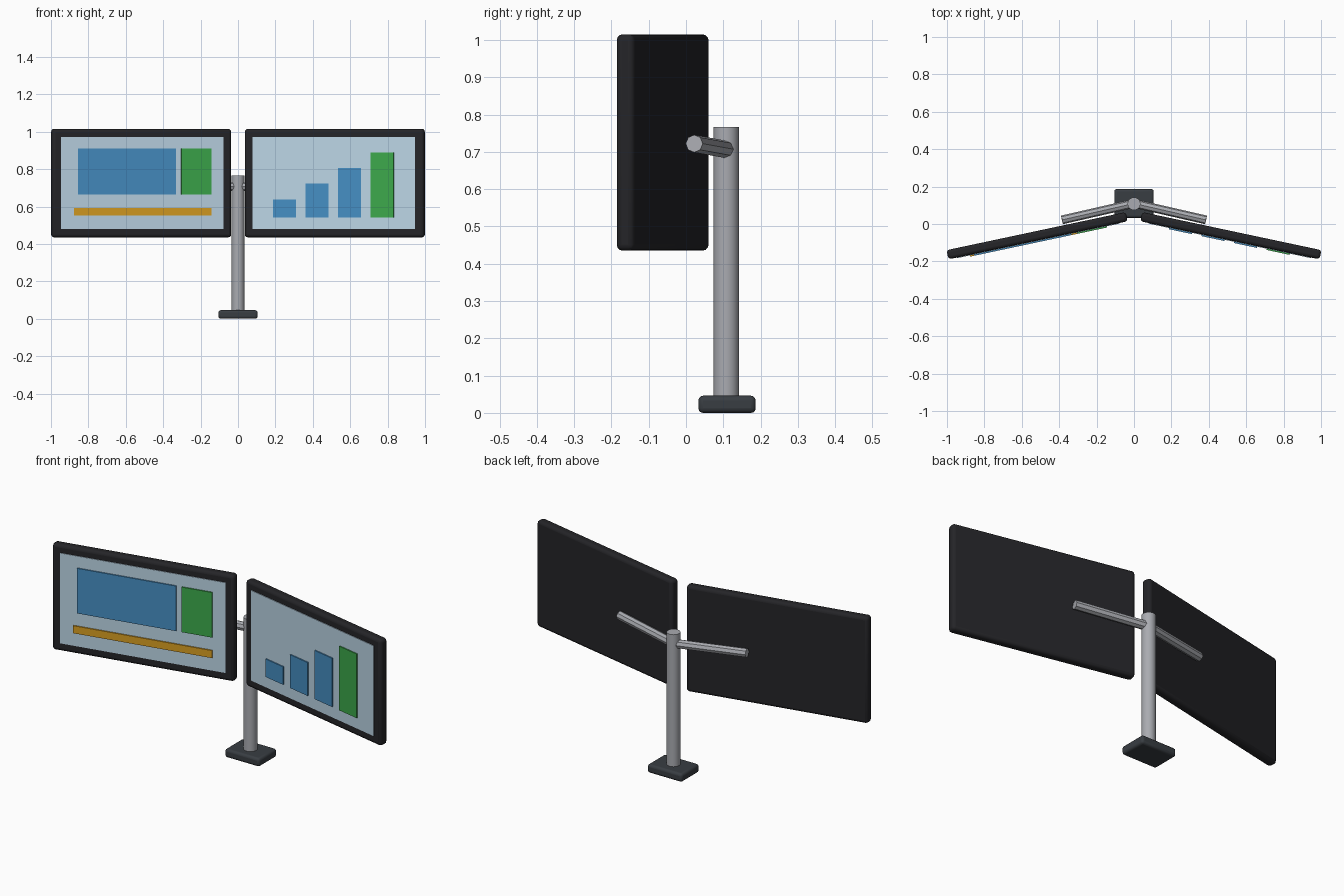
import bpy
from math import radians
from mathutils import Matrix, Vector

if "Cube" in bpy.data.objects:
    bpy.data.objects.remove(bpy.data.objects["Cube"])


def material(name, r, g, b):
    m = bpy.data.materials.new(name)
    m.diffuse_color = (r, g, b, 1)
    m.use_nodes = True
    m.node_tree.nodes["Principled BSDF"].inputs["Base Color"].default_value = m.diffuse_color
    return m


BLACK = material("black_plastic", 0.018, 0.018, 0.021)
DARK = material("dark_metal", 0.04, 0.047, 0.055)
METAL = material("metal", 0.40, 0.41, 0.44)
GLASS = material("display", 0.50, 0.66, 0.78)
BLUE = material("blue", 0.06, 0.27, 0.54)
GREEN = material("green", 0.045, 0.39, 0.07)
ORANGE = material("orange", 0.68, 0.34, 0.015)


def box(name, size, loc, mat, frame=Matrix(), bevel=0.0):
    bpy.ops.mesh.primitive_cube_add(size=1)
    o = bpy.context.object
    o.name = name
    o.data.transform(Matrix.Diagonal((*size, 1)))
    o.matrix_world = frame @ Matrix.Translation(loc)
    o.data.materials.append(mat)
    if bevel:
        mod = o.modifiers.new("Bevel", 'BEVEL')
        mod.width, mod.segments = bevel, 3
        bpy.ops.object.shade_smooth_by_angle(angle=radians(35))
    return o


def rod(name, a, b, radius, sides, mat):
    a, b = Vector(a), Vector(b)
    bpy.ops.mesh.primitive_cylinder_add(vertices=sides, radius=radius, depth=(b - a).length)
    o = bpy.context.object
    o.name = name
    turn = (b - a).to_track_quat('Z', 'Y').to_matrix().to_4x4()
    o.matrix_world = Matrix.Translation((a + b) / 2) @ turn
    o.data.materials.append(mat)
    return o


# Stand
box("base", (0.21, 0.154, 0.046), (0, 0.11, 0.023), DARK, bevel=0.013)
rod("pole", (0, 0.108, 0.03), (0, 0.108, 0.767), 0.034, 32, METAL)
bpy.ops.object.shade_smooth_by_angle(angle=radians(35))

# On-screen panels: name, left, right, bottom, top, colour (screen-local x, world z)
widgets = {
    "left": [("window", -0.352, 0.182, 0.663, 0.909, BLUE),
             ("side_panel", 0.212, 0.376, 0.663, 0.909, GREEN),
             ("strip", -0.373, 0.376, 0.551, 0.592, ORANGE)],
    "right": [("bar_%d" % (i + 1), -0.332 + 0.178 * i, -0.206 + 0.178 * i,
               0.54, 0.638 + 0.084 * i, GREEN if i == 3 else BLUE) for i in range(4)],
}

# Two mirrored monitors, each angled inwards on its own arm
for side, s in (("left", -1), ("right", 1)):
    rod(side + "_arm", (0, 0.11, 0.706), (s * 0.385, 0.022, 0.722), 0.0235, 8, METAL)
    frame = (Matrix.Translation((s * 0.518, -0.0625, 0.725))
             @ Matrix.Rotation(radians(-12 * s), 4, 'Z'))
    box(side + "_monitor", (0.98, 0.05, 0.58), (0, 0, 0), BLACK, frame, 0.016)
    box(side + "_screen", (0.888, 0.01, 0.493), (0, -0.0235, 0.001), GLASS, frame)
    for name, x0, x1, z0, z1, mat in widgets[side]:
        box(side + "_" + name, (x1 - x0, 0.012, z1 - z0),
            ((x0 + x1) / 2, -0.029, (z0 + z1) / 2 - 0.725), mat, frame)
